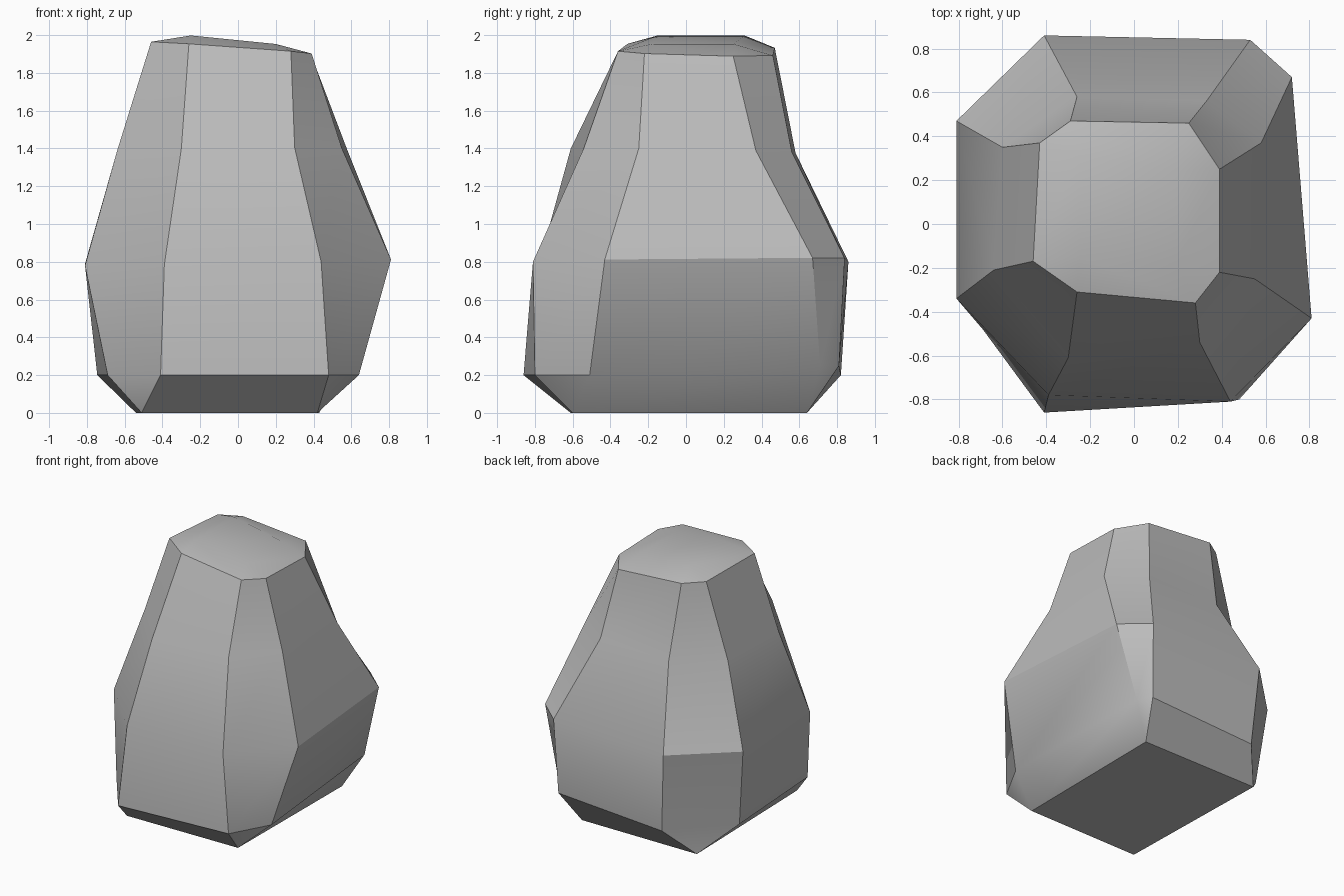
import bpy, bmesh, math

cube = bpy.data.objects.get("Cube")
if cube:
    bpy.data.objects.remove(cube, do_unlink=True)

# Single stone colour
stone = bpy.data.materials.new("stone_grey")
stone.use_nodes = True
grey = (0.5, 0.5, 0.5, 1)
stone.diffuse_color = grey
shader = next(n for n in stone.node_tree.nodes if n.type == 'BSDF_PRINCIPLED')
shader.inputs["Base Color"].default_value = grey
shader.inputs["Roughness"].default_value = 0.8

# Cross-sections run counter-clockwise from the front-left;
# each has a height and a slight tilt along x and y.
base = (0, 0, 0), [(-.51, -.61), (.42, -.6), (.43, .64), (-.54, .64)]
foot = (.2, 0, 0), [(-.41, -.86), (.48, -.8), (.64, -.51), (.57, .71),
                    (.51, .81), (-.37, .82), (-.745, .42), (-.69, -.48)]
belly = (.8, .02, .01), [(-.39, -.78), (.44, -.81), (.81, -.43), (.72, .67),
                         (.53, .84), (-.41, .86), (-.81, .47), (-.81, -.34)]
shoulder = (1.39, .01, -.02), [(-.3, -.61), (.3, -.54), (.55, -.25), (.58, .37),
                               (.33, .56), (-.26, .58), (-.6, .35), (-.64, -.21)]
rim = (1.925, -.075, -.03), [(-.26, -.31), (.28, -.36), (.39, -.22), (.39, .25),
                             (.25, .46), (-.29, .47), (-.43, .37), (-.46, -.17)]
crown = (1.973, -.1, 0), [(-.25, -.15), (.2, -.18), (.2, .25), (-.25, .31)]

bm = bmesh.new()


def add_section(section):
    (height, tilt_x, tilt_y), points = section
    return [bm.verts.new((x, y, height + tilt_x * x + tilt_y * y)) for x, y in points]


def corner(cap, index):
    """Cap corner shared by the two section points beside it."""
    return cap[(index + 1) // 2 % len(cap)]


def join_cap(cap, ring):
    """Join a four-cornered cap to an eight-sided section."""
    for i in range(len(ring)):
        loop = [corner(cap, i), corner(cap, i + 1), ring[(i + 1) % len(ring)], ring[i]]
        bm.faces.new(list(dict.fromkeys(loop)))
    bm.faces.new(cap)


# Faceted sides
rings = [add_section(s) for s in (foot, belly, shoulder, rim)]
for low, high in zip(rings, rings[1:]):
    for i in range(len(low)):
        j = (i + 1) % len(low)
        bm.faces.new((low[i], low[j], high[j], high[i]))

# Raised back corner of the foot
for vert in rings[0][3:5]:
    vert.co.z += .05

# Undercut base and shallow crown
join_cap(add_section(base), rings[0])
join_cap(add_section(crown), rings[-1])
bmesh.ops.recalc_face_normals(bm, faces=bm.faces[:])

mesh = bpy.data.meshes.new("boulder")
bm.to_mesh(mesh)
bm.free()
mesh.materials.append(stone)
boulder = bpy.data.objects.new("boulder", mesh)
bpy.context.collection.objects.link(boulder)

# Soft shading along the facets, crisp at the corners
bpy.ops.object.select_all(action='DESELECT')
boulder.select_set(True)
bpy.context.view_layer.objects.active = boulder
bpy.ops.object.shade_smooth_by_angle(angle=math.radians(30))
